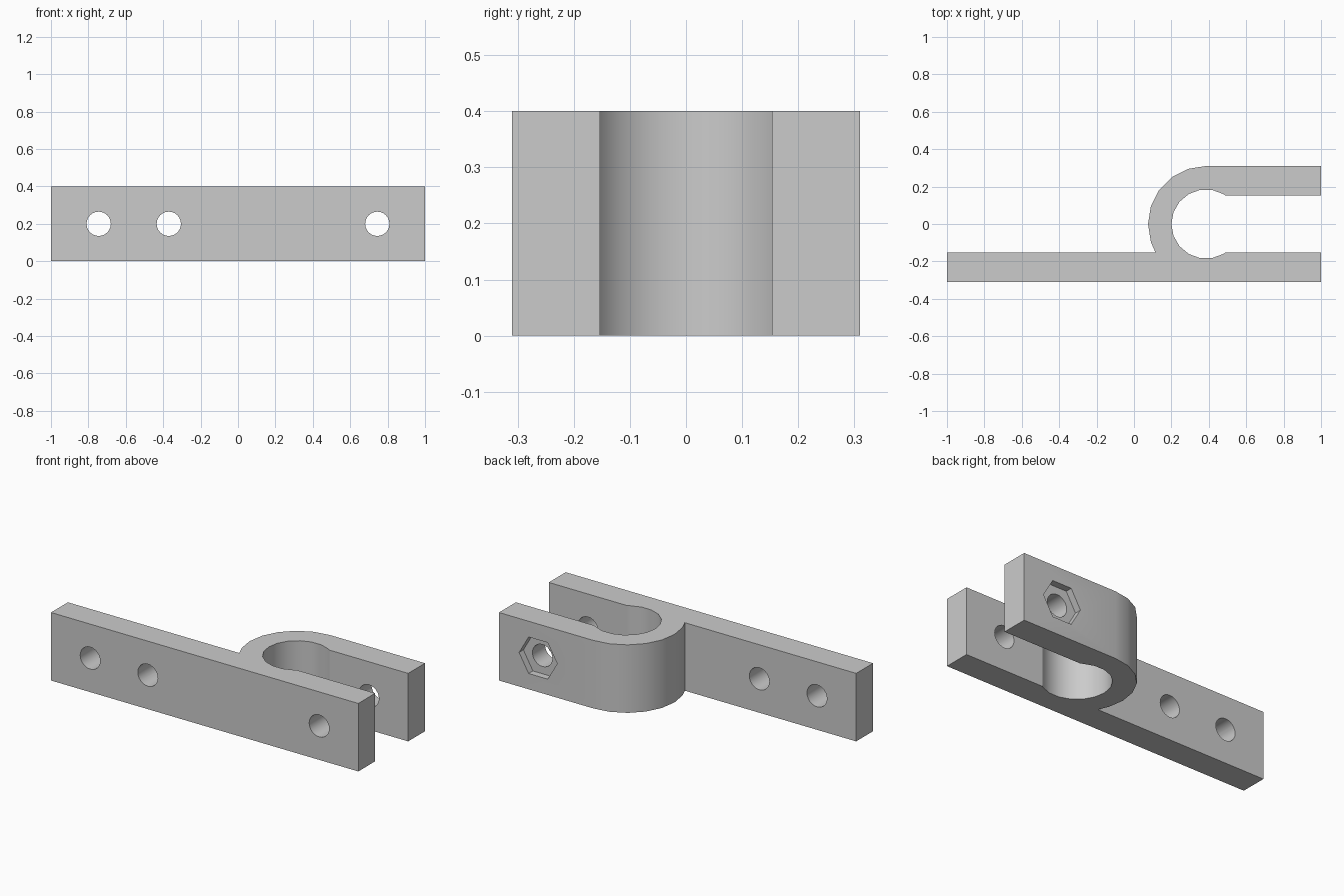
import bpy
import bmesh
from math import cos, sin, pi, radians

cube = bpy.data.objects.get("Cube")
if cube:
    bpy.data.objects.remove(cube, do_unlink=True)

HEIGHT = 0.4
ARM_OUT, ARM_IN = 0.31, 0.153       # outer and inner faces of the arms
RING_X, BORE = 0.385, 0.185         # centre of the loop, radius of its bore
BOLT_X, HOLE_R = 0.745, 0.065

grey = bpy.data.materials.new("light_grey")
grey.use_nodes = True
colour = (0.6, 0.6, 0.6, 1)
grey.diffuse_color = colour
grey.node_tree.nodes["Principled BSDF"].inputs["Base Color"].default_value = colour


def arc(radius, start, stop, step):
    return [(RING_X + radius * cos(radians(a)), radius * sin(radians(a)))
            for a in range(start, stop, step)]


# Clamp outline: long plate, keyhole slot, short arm, rounded back
outline = [(-1, -ARM_OUT), (1, -ARM_OUT), (1, -ARM_IN), (0.488, -ARM_IN)]
outline += arc(BORE, 300, 59, -20)
outline += [(0.488, ARM_IN), (1, ARM_IN), (1, ARM_OUT)]
outline += arc(ARM_OUT, 90, 199, 18)
outline += [(0.115, -ARM_IN), (-1, -ARM_IN)]

bm = bmesh.new()
face = bm.faces.new([bm.verts.new((x, y, 0)) for x, y in outline])
extruded = bmesh.ops.extrude_face_region(bm, geom=[face])["geom"]
bmesh.ops.translate(bm, vec=(0, 0, HEIGHT),
                    verts=[v for v in extruded if isinstance(v, bmesh.types.BMVert)])
bmesh.ops.recalc_face_normals(bm, faces=bm.faces)
mesh = bpy.data.meshes.new("pipe_clamp")
bm.to_mesh(mesh)
bm.free()
mesh.materials.append(grey)
clamp = bpy.data.objects.new("pipe_clamp", mesh)
bpy.context.collection.objects.link(clamp)


def drill(x, y, radius, depth, sides):
    """Cut a round or hexagonal hole along y at mid height."""
    bpy.ops.mesh.primitive_cylinder_add(vertices=sides, radius=radius, depth=depth,
                                        location=(x, y, HEIGHT / 2),
                                        rotation=(pi / 2, 0, 0))
    cutter = bpy.context.object
    cutter.name = "hole_cutter"
    cutter.hide_render = True
    if sides == 6:  # corners of the nut recess point along x
        cutter.rotation_euler = (pi / 2, pi / 2, 0)
    cutter.data.materials.append(grey)
    bpy.context.view_layer.objects.active = clamp
    mod = clamp.modifiers.new("hole", 'BOOLEAN')
    mod.operation = 'DIFFERENCE'
    mod.solver = 'EXACT'
    mod.object = cutter
    bpy.ops.object.modifier_apply(modifier=mod.name)
    bpy.data.objects.remove(cutter, do_unlink=True)


# Two mounting holes, the clamp bolt hole and its nut recess
for hole_x in (-BOLT_X, -0.37, BOLT_X):
    drill(hole_x, 0, HOLE_R, 1, 24)
drill(BOLT_X, ARM_OUT, 0.124, 0.08, 6)

bpy.ops.object.select_all(action='DESELECT')
clamp.select_set(True)
bpy.context.view_layer.objects.active = clamp
bpy.ops.object.shade_smooth_by_angle(angle=radians(30))
